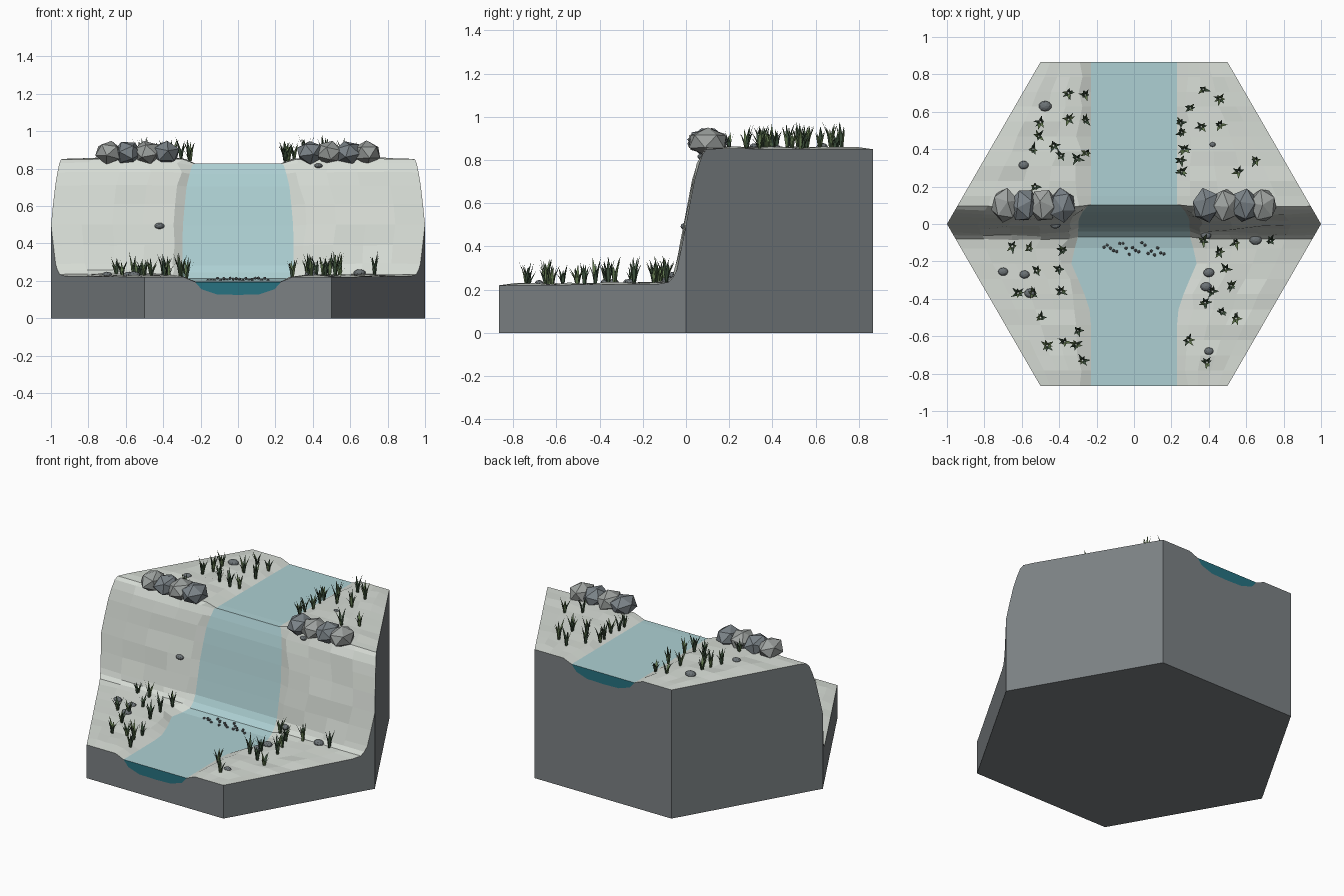
import bpy, bmesh, math, random
from mathutils import Vector, Matrix

if "Cube" in bpy.data.objects:
    bpy.data.objects.remove(bpy.data.objects["Cube"])

random.seed(4)
R3 = math.sqrt(3)


def material(name, rgb):
    m = bpy.data.materials.new(name)
    m.diffuse_color = (*rgb, 1)
    m.use_nodes = True
    m.node_tree.nodes["Principled BSDF"].inputs["Base Color"].default_value = m.diffuse_color
    return m


SOIL = material("pale_ground", (0.68, 0.72, 0.67))
ROCK = material("rock_wall", (0.20, 0.22, 0.23))
WATER = material("water_surface", (0.42, 0.63, 0.65))
DEEP = material("deep_water", (0.02, 0.17, 0.22))
STONE = [material("stone_a", (0.20, 0.23, 0.25)), material("stone_b", (0.34, 0.36, 0.35))]
PEBBLE = material("pebble_grey", (0.15, 0.17, 0.18))
GRASS = [material("grass_dark", (0.05, 0.09, 0.05)), material("grass_light", (0.14, 0.22, 0.09))]


def finish(bm, name, mats):
    bmesh.ops.recalc_face_normals(bm, faces=bm.faces[:])
    me = bpy.data.meshes.new(name)
    bm.to_mesh(me)
    bm.free()
    for m in mats:
        me.materials.append(m)
    ob = bpy.data.objects.new(name, me)
    bpy.context.collection.objects.link(ob)
    return ob


def interp(table, v):
    for (a, fa), (b, fb) in zip(table, table[1:]):
        if v <= b:
            return fa + (fb - fa) * (v - a) / (b - a)
    return table[-1][1]


# Side profile (y, z): lower bank, cliff, upper bank
END = R3 / 2
profile = [(-END + i * (END - 0.13) / 9, 0.22 + 0.006 * i / 9) for i in range(10)]
profile += [(-0.08, 0.235), (-0.06, 0.258), (-0.043, 0.29), (-0.022, 0.39), (0, 0.5),
            (0.02, 0.61), (0.04, 0.71), (0.06, 0.78), (0.078, 0.83), (0.095, 0.85)]
profile += [(0.15 + i * (END - 0.15) / 9, 0.853 - 0.003 * i / 9) for i in range(10)]
river = [(-END, .23), (-.48, .23), (-.36, .27), (-.2, .34), (-.08, .30), (0, .295),
         (.04, .275), (.095, .23), (END, .23)]
BED = [(-1, .025), (-.85, .065), (-.5, .092), (0, .095), (.5, .092), (.85, .065), (1, .025)]
OUT = (0.25, 0.5, 0.75, 1.0)


def normal(i):
    if i in (0, len(profile) - 1):
        return Vector((0, 0, 1))
    a, b = profile[i - 1], profile[i + 1]
    return Vector((0, a[1] - b[1], b[0] - a[0])).normalized()


# Ground rows: outer bank, river bed, outer bank
rows, bed_rows, top_rows = [], [], []
for i, (y, z) in enumerate(profile):
    n, w, half = normal(i), interp(river, y), 1 - abs(y) / R3
    inner = 0 < i < len(profile) - 1
    f = 1 if abs(y) > 0.12 else 0.25

    def point(x, depth):
        return Vector((x, y, z)) - n * depth

    sides = {}
    for s in (-1, 1):
        j = random.uniform(-.02, .025) if inner else 0
        bank = w + 0.06 + j
        side = [point(s * bank, 0)]
        for t in OUT:
            p = point(s * (bank + (half - bank) * t), 0)
            if inner and t < 1:
                p -= n * random.uniform(-.012, 0.002)
            side.append(p)
        sides[s] = side
    bed = [point(t * w, .025 + (d - .025) * f) for t, d in BED]
    bed_rows.append(bed)
    top_rows.append([point(t * w, .025) for t, d in BED])
    rows.append(sides[-1][::-1] + bed + sides[1])

# Terrain block with walls and underside
bm = bmesh.new()
g = [[bm.verts.new(p) for p in r] for r in rows]
for a, b in zip(g, g[1:]):
    for k in range(len(a) - 1):
        bm.faces.new((a[k], a[k + 1], b[k + 1], b[k]))
loop = g[0] + [r[-1] for r in g[1:-1]] + g[-1][::-1] + [r[0] for r in g[-2:0:-1]]
low = [bm.verts.new((v.co.x, v.co.y, 0)) for v in loop]
for k in range(len(loop)):
    q = (k + 1) % len(loop)
    bm.faces.new((loop[k], loop[q], low[q], low[k])).material_index = 1
bm.faces.new(low[::-1]).material_index = 1
finish(bm, "terrain_block", [SOIL, ROCK])

# Stream and waterfall
bm = bmesh.new()
T = [[bm.verts.new(p) for p in r] for r in top_rows]
B = [[t[0]] + [bm.verts.new(p) for p in r[1:-1]] + [t[-1]] for t, r in zip(T, bed_rows)]
for grid, mi in ((T, 0), (B, 1)):
    for a, b in zip(grid, grid[1:]):
        for k in range(len(a) - 1):
            bm.faces.new((a[k], a[k + 1], b[k + 1], b[k])).material_index = mi
for e in (0, -1):
    bm.faces.new(T[e] + B[e][-2:0:-1]).material_index = 1
finish(bm, "stream_and_waterfall", [WATER, DEEP])


def rock(bm, loc, size, sub, mi=0):
    rot = Matrix.Rotation(random.uniform(0, 6), 4, 'Z') @ Matrix.Rotation(random.uniform(0, 6), 4, 'X')
    m = Matrix.Translation(loc) @ Matrix.Diagonal((*size, 1)) @ rot
    res = bmesh.ops.create_icosphere(bm, subdivisions=sub, radius=1, matrix=m)
    for face in {f for v in res["verts"] for f in v.link_faces}:
        face.material_index = mi


# Boulder rows on the cliff edge
for s, side in ((-1, "left"), (1, "right")):
    bm = bmesh.new()
    for k, x in enumerate((.385, .485, .59, .69)):
        rock(bm, (s * x, .1, .885), (.078, .097, .066), 1, k % 2)
    finish(bm, "boulders_" + side, STONE)

# Loose flat stones
bm = bmesh.new()
for x, y, r in ((-.475, .63, .035), (-.59, .315, .028), (.42, .425, .016), (.43, .07, .022),
                (-.42, -.003, .028), (-.7, -.255, .027), (-.585, -.27, .027), (-.555, -.37, .032),
                (.385, -.06, .028), (.4, -.26, .03), (.385, -.335, .03), (.65, -.085, .033),
                (.4, -.68, .025)):
    rock(bm, (x, y, interp(profile, y) + .008), (r, r * .8, r * .6), 2)
finish(bm, "loose_stones", [PEBBLE])

# Spray beads at the foot of the fall
bm = bmesh.new()
for k in range(20):
    rock(bm, (-.16 + .32 * k / 19, random.uniform(-.17, -.1), random.uniform(.2, .215)), (.009,) * 3, 1)
finish(bm, "spray_beads", [PEBBLE])


# Grass tufts of bent tapered blades
def tuft(bm, x, y, h):
    base = Vector((x, y, interp(profile, y) - (.012 if abs(x) < .3 else .0)))
    count = random.randint(5, 7)
    for k in range(count):
        a = math.tau * k / count + random.uniform(-.4, .4)
        d = Vector((math.cos(a), math.sin(a), 0))
        side = Vector((-d.y, d.x, 0))
        lean, hh = random.uniform(.02, .045), h * random.uniform(.6, 1)
        v = []
        for out, up, w in ((.004, 0, .006), (.25 * lean + .004, .5 * hh, .008)):
            c = base + d * out + Vector((0, 0, up))
            v += [bm.verts.new(c - side * w), bm.verts.new(c + side * w)]
        tip = bm.verts.new(base + d * lean + Vector((0, 0, hh)))
        mi = random.choice((0, 0, 1))
        bm.faces.new((v[0], v[1], v[3], v[2])).material_index = mi
        bm.faces.new((v[2], v[3], tip)).material_index = mi


upper = [(-.35, .7), (-.26, .69), (-.35, .56), (-.26, .555), (-.5, .545), (-.51, .47), (-.43, .42),
         (-.54, .4), (-.39, .365), (-.305, .35), (-.255, .38), (-.53, .2), (.3, .62), (.37, .72),
         (.46, .67), (.25, .54), (.255, .49), (.27, .4), (.25, .34), (.36, .52), (.46, .53),
         (.56, .28), (.65, .34), (.255, .28)]
lower = [(-.65, -.12), (-.56, -.13), (-.52, -.25), (-.38, -.14), (-.4, -.24), (-.62, -.37),
         (-.54, -.37), (-.39, -.36), (-.5, -.5), (-.465, -.65), (-.37, -.63), (-.3, -.57),
         (-.31, -.645), (-.275, -.73), (.545, -.1), (.73, -.09), (.455, -.15), (.49, -.24),
         (.38, -.42), (.47, -.47), (.545, -.505), (.52, -.33), (.39, -.74), (.29, -.62),
         (.42, -.36), (.37, -.09)]
for name, spots in (("upper_grass", upper), ("lower_grass", lower)):
    bm = bmesh.new()
    for x, y in spots:
        tuft(bm, x, y, random.uniform(.085, .14))
    finish(bm, name, GRASS)
